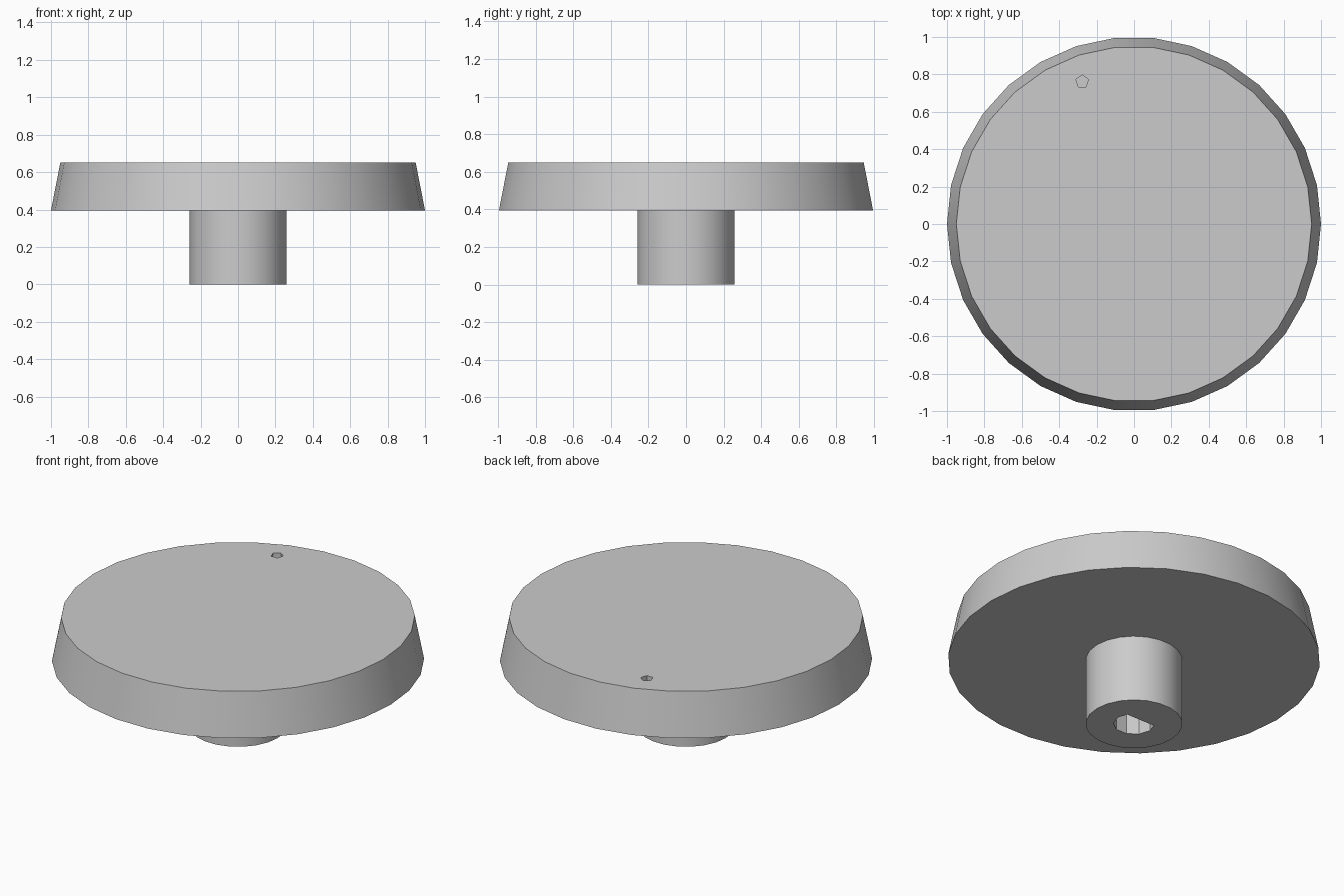
import bpy, bmesh
from math import cos, sin, pi, radians

cube = bpy.data.objects.get("Cube")
if cube:
    bpy.data.objects.remove(cube, do_unlink=True)

grey = bpy.data.materials.new("plain grey")
grey.use_nodes = True
grey.diffuse_color = (0.6, 0.6, 0.6, 1)
grey.node_tree.nodes["Principled BSDF"].inputs["Base Color"].default_value = (0.6, 0.6, 0.6, 1)

DISC_Z, TOP_Z = 0.395, 0.65
STEM_R, STEM_SIDES = 0.26, 22


def polygon(r, sides, start=0.0, cx=0.0, cy=0.0):
    return [(cx + r * cos(start + 2 * pi * i / sides),
             cy + r * sin(start + 2 * pi * i / sides)) for i in range(sides)]


def ring(bm, pts, z):
    return [bm.verts.new((x, y, z)) for x, y in pts]


def wall(bm, a, b):
    for i in range(len(a)):
        j = (i + 1) % len(a)
        bm.faces.new((a[i], a[j], b[j], b[i]))


def cap(bm, outer, inner):
    """Flat face between an outer outline and a hole outline."""
    edges = []
    for loop in (outer, inner):
        for i, v in enumerate(loop):
            w = loop[(i + 1) % len(loop)]
            edges.append(bm.edges.get((v, w)) or bm.edges.new((v, w)))
    bmesh.ops.triangle_fill(bm, edges=edges, use_beauty=True)


def finish(bm, name):
    bmesh.ops.recalc_face_normals(bm, faces=bm.faces)
    mesh = bpy.data.meshes.new(name)
    bm.to_mesh(mesh)
    bm.free()
    mesh.materials.append(grey)
    obj = bpy.data.objects.new(name, mesh)
    bpy.context.collection.objects.link(obj)
    bpy.ops.object.select_all(action="DESELECT")
    obj.select_set(True)
    bpy.context.view_layer.objects.active = obj
    bpy.ops.object.shade_smooth_by_angle(angle=radians(25))
    return obj


def d_outline(r, sides, flat_y):
    """Round outline cut off by a straight flat on the back."""
    pts = polygon(r, sides)
    out = []
    for (x0, y0), (x1, y1) in zip(pts, pts[1:] + pts[:1]):
        if y0 <= flat_y:
            out.append((x0, y0))
        if (y0 <= flat_y) != (y1 <= flat_y):
            t = (flat_y - y0) / (y1 - y0)
            out.append((x0 + t * (x1 - x0), flat_y))
    return out


# Tapered disc with a small five-sided marker dimple in its top
bm = bmesh.new()
low = ring(bm, polygon(1.0, 30), DISC_Z)
high = ring(bm, polygon(0.95, 30), TOP_Z)
wall(bm, low, high)
marker = polygon(0.035, 5, pi / 2, -0.277, 0.762)
rim = ring(bm, marker, TOP_Z)
floor = ring(bm, marker, TOP_Z - 0.03)
wall(bm, rim, floor)
bm.faces.new(floor)
cap(bm, high, rim)
joint = ring(bm, polygon(STEM_R, STEM_SIDES), DISC_Z)
cap(bm, low, joint)

# Stem with a blind D-shaped shaft hole, continuing from the disc underside
foot = ring(bm, polygon(STEM_R, STEM_SIDES), 0)
wall(bm, foot, joint)
bore = d_outline(0.111, 10, 0.055)
mouth = ring(bm, bore, 0)
roof = ring(bm, bore, 0.37)
wall(bm, mouth, roof)
bm.faces.new(roof)
cap(bm, foot, mouth)
finish(bm, "knob_disc_and_stem")
